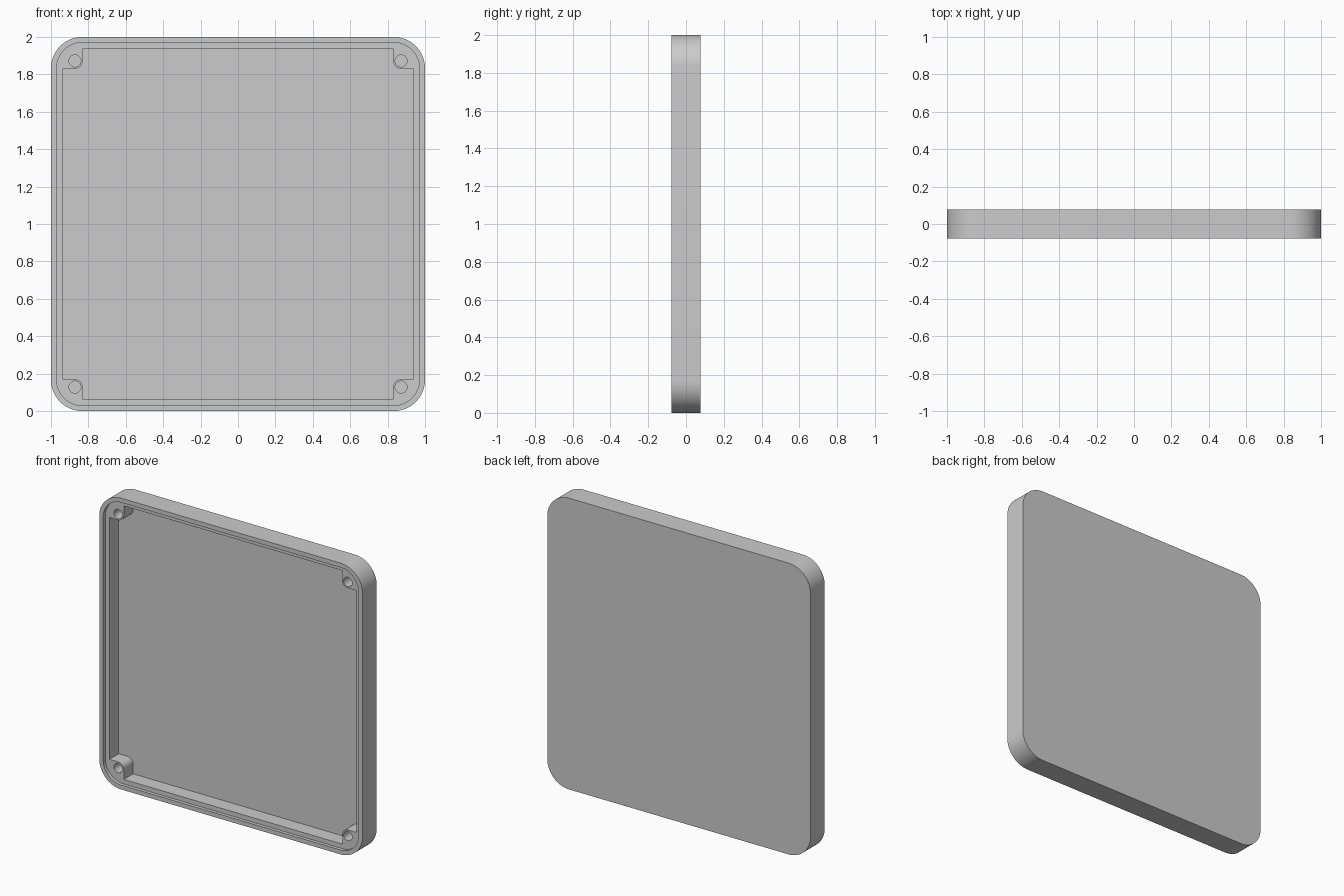
import bpy, bmesh
from math import sin, cos, radians, pi

if "Cube" in bpy.data.objects:
    bpy.data.objects.remove(bpy.data.objects["Cube"])

HALF_DEPTH = 0.077
LEDGE_Y = -0.054      # recessed step inside the rim
FLOOR_Y = 0.047       # inner face of the back panel
BOSS = 0.872          # screw boss centre, measured from the middle
BOSS_R = 0.042
POCKET = 0.939

grey = bpy.data.materials.new("light_grey_plastic")
grey.use_nodes = True
grey.diffuse_color = (0.6, 0.6, 0.6, 1)
grey.node_tree.nodes["Principled BSDF"].inputs["Base Color"].default_value = (0.6, 0.6, 0.6, 1)


def arc(cx, cz, r, start, end, steps):
    angles = [radians(start + (end - start) * i / steps) for i in range(steps + 1)]
    return [(cx + r * cos(a), cz + r * sin(a)) for a in angles]


def four_corners(corner):
    """Repeat one corner's points round the square."""
    points = []
    for _ in range(4):
        points += corner
        corner = [(-z, x) for x, z in corner]
    return points


def rounded_square(half, r):
    return four_corners(arc(half - r, half - r, r, 0, 90, 20))


def prism(name, outline, y_front, y_back, cx=0, cz=1):
    bm = bmesh.new()
    face = bm.faces.new([bm.verts.new((cx + x, y_front, cz + z)) for x, z in outline])
    moved = bmesh.ops.extrude_face_region(bm, geom=[face])["geom"]
    verts = [v for v in moved if isinstance(v, bmesh.types.BMVert)]
    bmesh.ops.translate(bm, verts=verts, vec=(0, y_back - y_front, 0))
    bmesh.ops.recalc_face_normals(bm, faces=bm.faces)
    mesh = bpy.data.meshes.new(name)
    bm.to_mesh(mesh)
    bm.free()
    mesh.materials.append(grey)
    obj = bpy.data.objects.new(name, mesh)
    bpy.context.collection.objects.link(obj)
    return obj


# Solid rounded panel
cover = prism("enclosure_cover", rounded_square(1, 0.167), -HALF_DEPTH, HALF_DEPTH)

# Shallow ledge and deep pocket that leaves a rounded boss in each corner
edge = BOSS - BOSS_R
boss_corner = [(POCKET, edge)] + arc(BOSS, BOSS, BOSS_R, 270, 180, 10) + [(edge, POCKET)]
cutters = [
    prism("ledge_cutter", rounded_square(0.97, 0.137), -0.2, LEDGE_Y),
    prism("pocket_cutter", four_corners(boss_corner), -0.2, FLOOR_Y),
]

# Blind screw holes
circle = [(0.032 * cos(2 * pi * i / 32), 0.032 * sin(2 * pi * i / 32)) for i in range(32)]
for sx in (-1, 1):
    for sz in (-1, 1):
        cutters.append(prism("screw_hole_cutter", circle, -0.2, FLOOR_Y, sx * BOSS, 1 + sz * BOSS))

bpy.context.view_layer.objects.active = cover
for cutter in cutters:
    cutter.hide_render = True
    cut = cover.modifiers.new(cutter.name, "BOOLEAN")
    cut.operation = "DIFFERENCE"
    cut.solver = "EXACT"
    cut.object = cutter
    bpy.ops.object.modifier_apply(modifier=cut.name)
    bpy.data.objects.remove(cutter)

# Smooth curved walls, crisp edges
bpy.ops.object.select_all(action="DESELECT")
cover.select_set(True)
bpy.ops.object.shade_smooth_by_angle(angle=radians(30))
